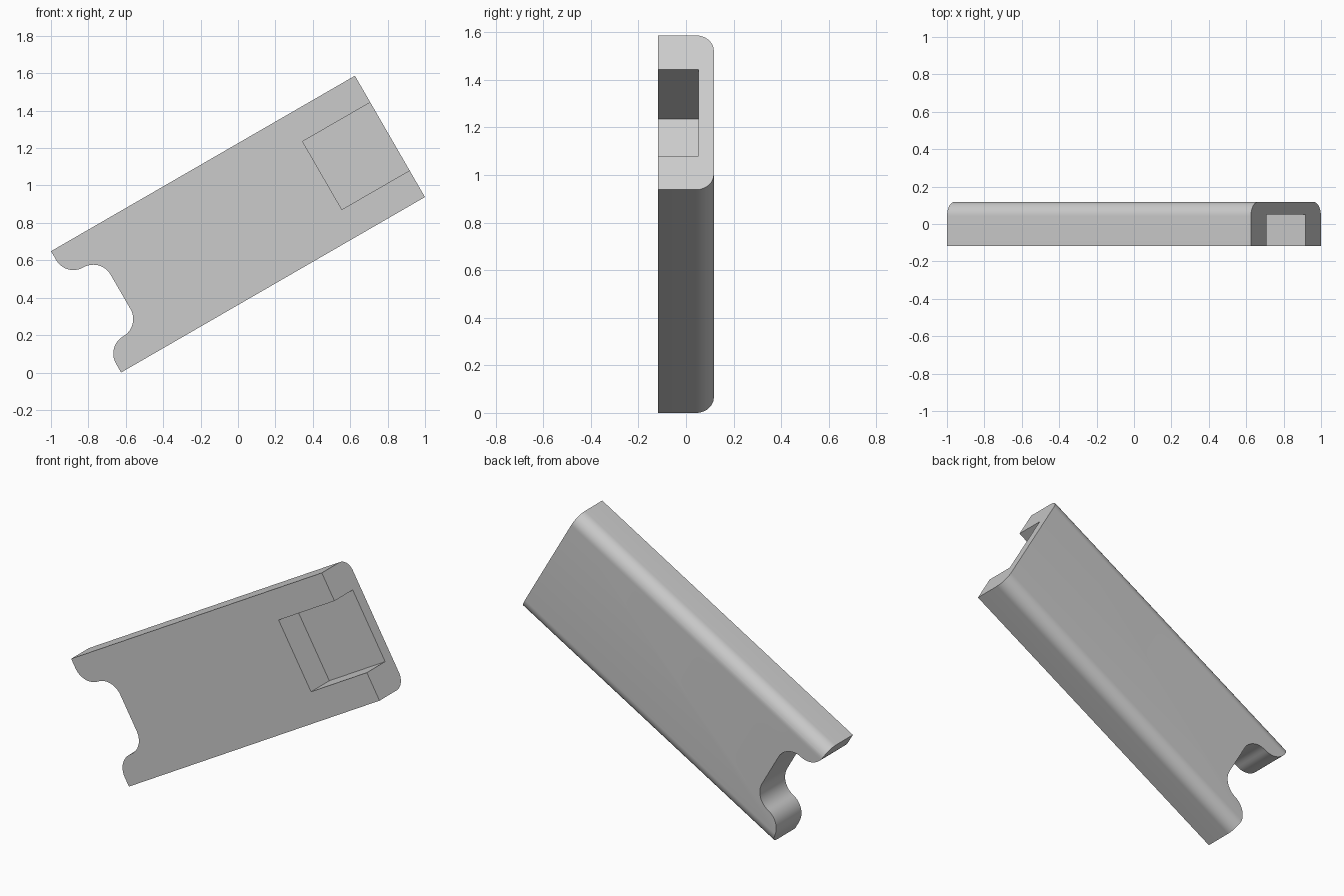
import bpy, bmesh
from math import sin, cos, pi, radians
from mathutils import Matrix

cube = bpy.data.objects.get("Cube")
if cube:
    bpy.data.objects.remove(cube, do_unlink=True)

HALF_LEN, HALF_WID, HALF_THICK = 0.938, 0.3745, 0.117
FILLET, SCALLOP = 0.075, 0.1065

grey = bpy.data.materials.new("light_grey")
grey.use_nodes = True
grey.diffuse_color = (0.6, 0.6, 0.6, 1)
grey.node_tree.nodes["Principled BSDF"].inputs["Base Color"].default_value = (0.6, 0.6, 0.6, 1)


def arc(a, b, radius, start, end, steps=12):
    angles = [radians(start + (end - start) * i / steps) for i in range(steps + 1)]
    return [(a + radius * cos(t), b + radius * sin(t)) for t in angles]


def prism(name, points, extrusion):
    """Extrude a closed outline of 3D points along a vector."""
    bm = bmesh.new()
    face = bm.faces.new([bm.verts.new(p) for p in points])
    result = bmesh.ops.extrude_face_region(bm, geom=[face])
    moved = [g for g in result["geom"] if isinstance(g, bmesh.types.BMVert)]
    bmesh.ops.translate(bm, verts=moved, vec=extrusion)
    bmesh.ops.recalc_face_normals(bm, faces=bm.faces)
    mesh = bpy.data.meshes.new(name)
    bm.to_mesh(mesh)
    bm.free()
    mesh.materials.append(grey)
    obj = bpy.data.objects.new(name, mesh)
    bpy.context.collection.objects.link(obj)
    return obj


# Bar: section with two rounded back edges, extruded along its length
fy, fz = HALF_THICK - FILLET, HALF_WID - FILLET
section = [(-HALF_THICK, HALF_WID), (-HALF_THICK, -HALF_WID)]
section += arc(fy, -fz, FILLET, -90, 0) + arc(fy, fz, FILLET, 0, 90)
bar = prism("cover_bar", [(-HALF_LEN, y, z) for y, z in section], (2 * HALF_LEN, 0, 0))

# Scalloped notch: mirrored S-curves at the lower end
cx = -HALF_LEN + SCALLOP
upper = arc(cx, 3 * SCALLOP, SCALLOP, 180, 270) + arc(cx, SCALLOP, SCALLOP, 90, 0)[1:]
outline = [(-1.1, 3 * SCALLOP)] + upper
outline += [(x, -z) for x, z in reversed(outline)]
notch = prism("notch_cutter", [(x, -0.3, z) for x, z in outline], (0, 0.6, 0))

# Pocket open to the front and to the upper end
pocket_rect = [(0.52, -0.21), (1.1, -0.21), (1.1, 0.21), (0.52, 0.21)]
pocket = prism("pocket_cutter", [(x, -0.3, z) for x, z in pocket_rect], (0, 0.352, 0))

# Cut both shapes out of the bar
bpy.ops.object.select_all(action="DESELECT")
bpy.context.view_layer.objects.active = bar
bar.select_set(True)
for cutter in (notch, pocket):
    cutter.hide_render = True
    mod = bar.modifiers.new(cutter.name, "BOOLEAN")
    mod.operation = "DIFFERENCE"
    mod.solver = "EXACT"
    mod.object = cutter
    bpy.ops.object.modifier_apply(modifier=mod.name)
    bpy.data.objects.remove(cutter, do_unlink=True)

# Tilt the bar and stand it on the ground
tilt = radians(30)
height = HALF_LEN * sin(tilt) + HALF_WID * cos(tilt)
bar.data.transform(Matrix.Translation((0, 0, height)) @ Matrix.Rotation(-tilt, 4, "Y"))
bpy.ops.object.shade_smooth_by_angle(angle=radians(30))
